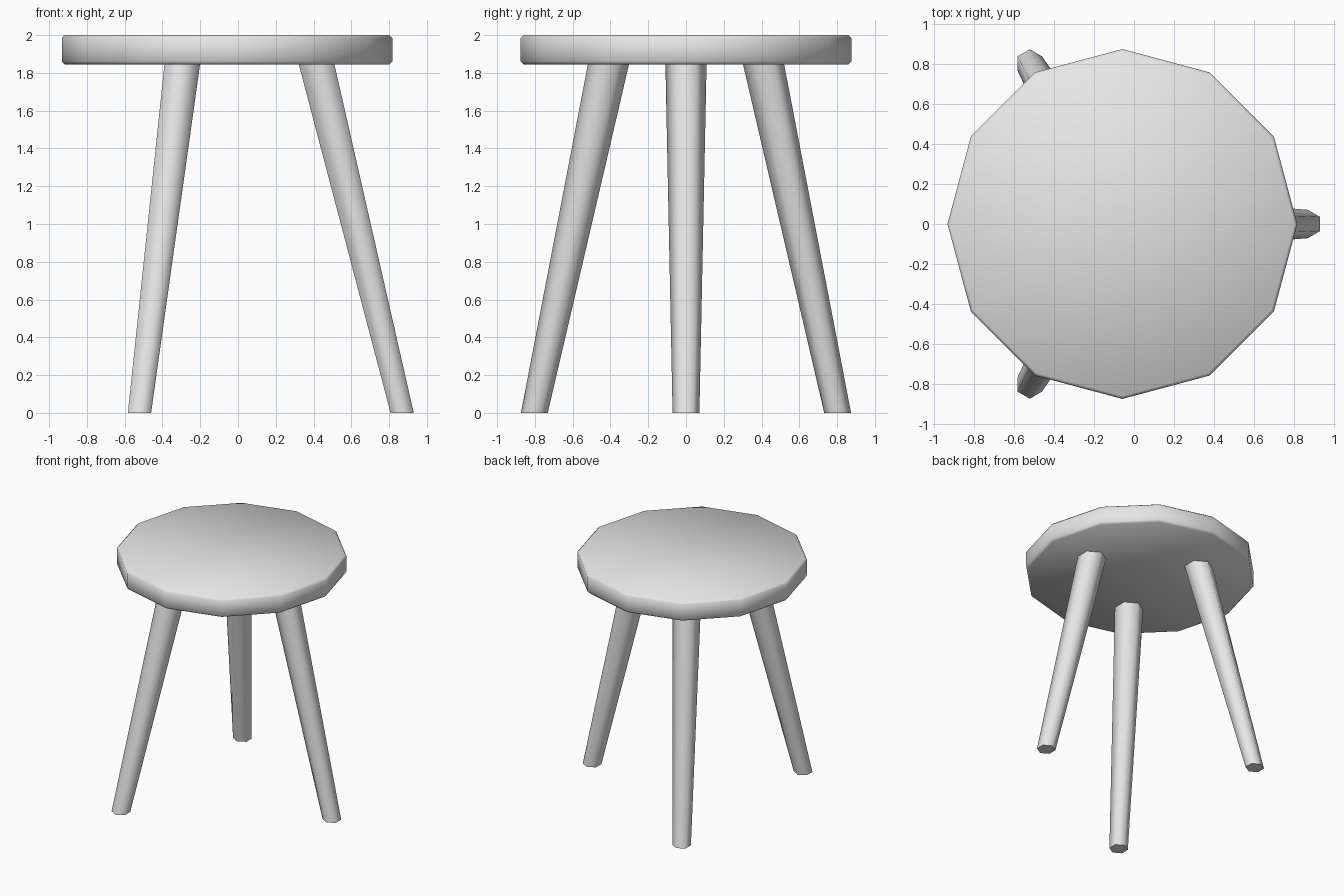
import bpy, bmesh
from math import cos, sin, pi, radians
from mathutils import Vector

default = bpy.data.objects.get("Cube")
if default:
    bpy.data.objects.remove(default, do_unlink=True)

CENTRE_X = -0.058
SEAT_BOTTOM, SEAT_TOP = 1.845, 2.0

grey = bpy.data.materials.new("plain grey")
grey.use_nodes = True
colour = (0.8, 0.8, 0.8, 1)
grey.diffuse_color = colour
grey.node_tree.nodes["Principled BSDF"].inputs["Base Color"].default_value = colour


def ring(bm, centre, radius, sides, phase):
    """Horizontal polygon ring of vertices."""
    angles = [phase + 2 * pi * i / sides for i in range(sides)]
    return [bm.verts.new(Vector(centre) + Vector((radius * cos(a), radius * sin(a), 0)))
            for a in angles]


def loft(name, sections, sides, phase, smooth_angle):
    """Capped solid through a list of (centre, radius) sections, bottom to top."""
    bm = bmesh.new()
    rings = [ring(bm, c, r, sides, phase) for c, r in sections]
    for low, high in zip(rings, rings[1:]):
        for i in range(sides):
            j = (i + 1) % sides
            bm.faces.new((low[i], low[j], high[j], high[i]))
    bm.faces.new(rings[0][::-1])
    bm.faces.new(rings[-1])
    mesh = bpy.data.meshes.new(name)
    bm.to_mesh(mesh)
    bm.free()
    mesh.materials.append(grey)
    obj = bpy.data.objects.new(name, mesh)
    bpy.context.collection.objects.link(obj)
    bpy.ops.object.select_all(action="DESELECT")
    obj.select_set(True)
    bpy.context.view_layer.objects.active = obj
    bpy.ops.object.shade_smooth_by_angle(angle=radians(smooth_angle))
    return obj


# Twelve-sided seat with a small chamfer round both rims
radius, chamfer = 0.875, 0.015
profile = [(SEAT_BOTTOM, radius - chamfer), (SEAT_BOTTOM + chamfer, radius),
           (SEAT_TOP - chamfer, radius), (SEAT_TOP, radius - chamfer)]
loft("seat", [((CENTRE_X, 0, z), r) for z, r in profile], 12, 0, 65)

# Three splayed, tapered six-sided legs, cut level at the floor
for name, degrees in (("left_leg", 0), ("back_right_leg", 120), ("front_right_leg", 240)):
    a = radians(degrees)
    foot = (CENTRE_X + 0.927 * cos(a), 0.927 * sin(a), 0)
    top = (CENTRE_X + 0.473 * cos(a), 0.473 * sin(a), SEAT_BOTTOM + 0.005)
    loft(name, [(foot, 0.071), (top, 0.109)], 6, a + pi / 6, 65)
